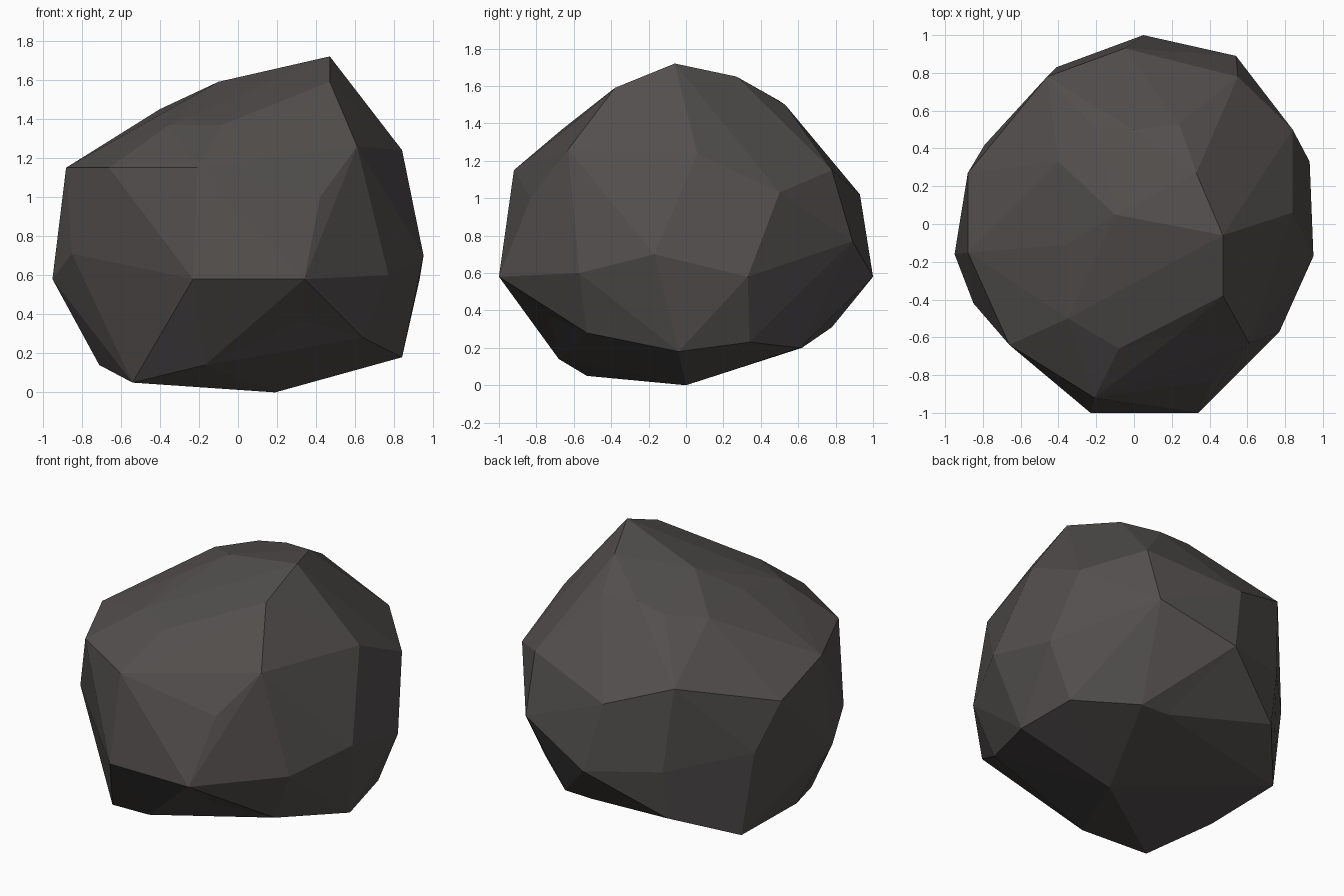
import bpy
import bmesh
from mathutils import Vector

starter = bpy.data.objects.get("Cube")
if starter:
    bpy.data.objects.remove(starter, do_unlink=True)

# Corners of the boulder, grouped by level
CENTRE = Vector((0, 0, .8))
crown = [(-.1, .05, 1.59), (.47, -.06, 1.72), (.33, .27, 1.65), (.24, .53, 1.5),
         (0, .5, 1.52), (-.2, .5, 1.48), (-.4, .33, 1.45), (-.35, -.11, 1.45),
         (-.35, -.5, 1.37), (-.08, -.66, 1.37), (.24, -.58, 1.42), (.47, -.38, 1.59)]
shoulder = [(.84, .06, 1.24), (.84, .5, 1.03), (.55, .78, 1.15), (-.05, .93, 1.02),
            (-.46, .78, 1.17), (-.88, .27, 1.01), (-.88, -.15, 1.15), (-.66, -.64, 1.15),
            (-.21, -.92, 1.15), (.42, -.83, 1), (.61, -.63, 1.26)]
waist = [(.95, -.17, .7), (.93, .33, .58), (.54, .89, .77), (.05, 1, .58),
         (-.41, .83, .63), (-.79, .42, .7), (-.95, -.16, .58), (-.85, -.42, .71),
         (-.23, -1, .58), (.34, -1, .58), (.77, -.57, .6)]
base = [(.84, -.04, .18), (.78, .34, .23), (.45, .61, .2), (.26, .62, .2),
        (-.41, .78, .31), (-.71, .44, .15), (-.71, -.13, .14), (-.54, -.53, .05),
        (-.17, -.68, .14), (.34, -.73, .37), (.64, -.53, .28), (.19, 0, 0)]
corners = [Vector(point) for level in (crown, shoulder, waist, base) for point in level]


def wrap(roundness):
    """Skin the corners after drawing them towards a sphere, so that dents survive."""
    bm = bmesh.new()
    true_place = {}
    for corner in corners:
        arm = corner - CENTRE
        vert = bm.verts.new(arm * arm.length ** -roundness)
        true_place[vert] = corner
    bmesh.ops.convex_hull(bm, input=bm.verts[:])
    used = sum(1 for vert in bm.verts if vert.link_faces)
    for vert in bm.verts:
        vert.co = true_place[vert]
    return bm, used == len(corners)


# Use the least rounding that keeps every corner in the skin
for step in range(11):
    bm, complete = wrap(step / 10)
    if complete:
        break
    if step < 10:
        bm.free()

# Merge nearly flat neighbours into broad facets
bmesh.ops.dissolve_limit(bm, angle_limit=.03, verts=[], edges=bm.edges[:])
bmesh.ops.recalc_face_normals(bm, faces=bm.faces[:])

mesh = bpy.data.meshes.new("boulder")
bm.to_mesh(mesh)
bm.free()
boulder = bpy.data.objects.new("boulder", mesh)
bpy.context.collection.objects.link(boulder)

# Dark warm grey stone
stone = bpy.data.materials.new("dark_stone")
stone.use_nodes = True
colour = (.085, .078, .075, 1)
stone.diffuse_color = colour
stone.node_tree.nodes["Principled BSDF"].inputs["Base Color"].default_value = colour
mesh.materials.append(stone)
